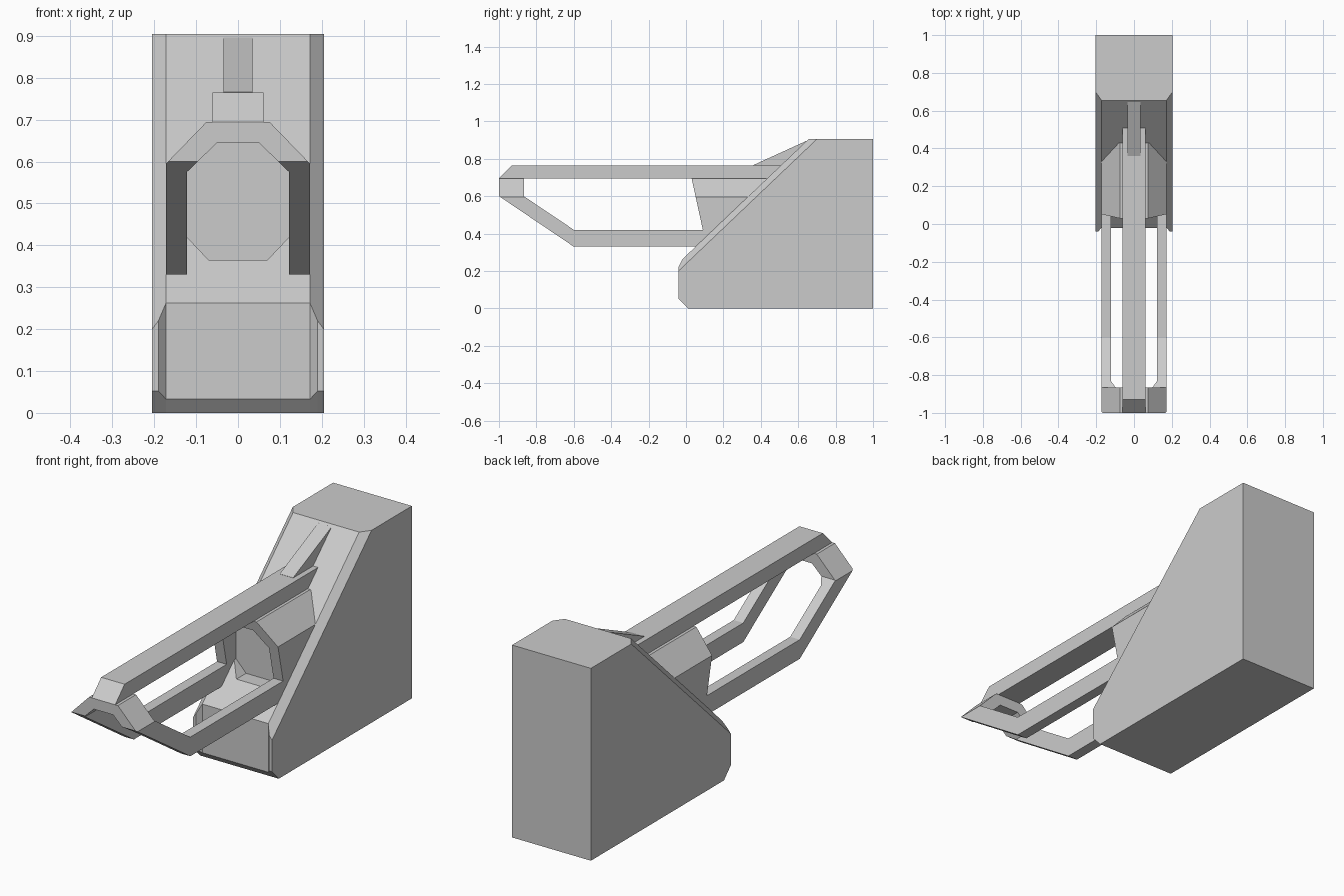
import bpy, bmesh

if "Cube" in bpy.data.objects:
    bpy.data.objects.remove(bpy.data.objects["Cube"])


def loft(name, rings):
    """Closed solid through matching rings of 3D points."""
    bm = bmesh.new()
    vs = [[bm.verts.new(p) for p in ring] for ring in rings]
    n = len(rings[0])
    for a, b in zip(vs, vs[1:]):
        for i in range(n):
            j = (i + 1) % n
            bm.faces.new((a[i], a[j], b[j], b[i]))
    bm.faces.new(vs[0])
    bm.faces.new(vs[-1])
    bmesh.ops.recalc_face_normals(bm, faces=bm.faces)
    me = bpy.data.meshes.new(name)
    bm.to_mesh(me)
    bm.free()
    ob = bpy.data.objects.new(name, me)
    bpy.context.collection.objects.link(ob)
    return ob


def side_prism(name, yz, half):
    return loft(name, [[(x, y, z) for y, z in yz] for x in (-half, half)])


def front_prism(name, xz, y0, y1):
    return loft(name, [[(x, y, z) for x, z in xz] for y in (y0, y1)])


def mirrored(half):
    return half + [(-x, z) for x, z in reversed(half)]


def cut(ob, cutter):
    cutter.hide_render = True
    mod = ob.modifiers.new("cut", 'BOOLEAN')
    mod.operation = 'DIFFERENCE'
    mod.solver = 'EXACT'
    mod.object = cutter
    bpy.context.view_layer.objects.active = ob
    bpy.ops.object.modifier_apply(modifier=mod.name)
    bpy.data.objects.remove(cutter)


# Wedge body: side rim, bevel, then the wide middle panel
def section(top_y, front_y, shoulder_z, toe_z):
    return [(0.01, 0), (1, 0), (1, 0.905), (top_y, 0.905),
            (front_y, shoulder_z), (front_y, toe_z)]


rim = section(0.70, -0.04, 0.20, 0.052)
bevel = section(0.68, -0.04, 0.22, 0.052)
panel = section(0.655, -0.02, 0.262, 0.033)
layout = [(-0.205, rim), (-0.19, bevel), (-0.172, panel),
          (0.172, panel), (0.19, bevel), (0.205, rim)]
body = loft("wedge_body", [[(x, y, z) for y, z in s] for x, s in layout])

# Octagonal socket in the slope, with its back wall
octagon = mirrored([(0.07, 0.365), (0.122, 0.42), (0.122, 0.575), (0.05, 0.645)])
cut(body, front_prism("socket_cutter", octagon, -0.2, 0.16))
front_prism("socket_back", octagon, 0.16, 0.42)

# Arched frame: one extrusion, cut from the side into nose, lower rails and collar
arch = [(0.172, 0.33), (0.172, 0.595), (0.075, 0.695)]
inner = [(0.05, 0.645), (0.122, 0.575), (0.122, 0.33)]
outline = ([(-x, z) for x, z in arch] + arch[::-1]
           + inner[::-1] + [(-x, z) for x, z in inner])
frame = front_prism("arched_frame", outline, -1, 0.43)
cut(frame, side_prism("window_cutter", [(-0.865, 0.598), (-0.6, 0.42), (0.09, 0.42),
                                        (0.03, 0.695), (0.025, 0.72), (-0.865, 0.72)], 0.3))
cut(frame, side_prism("nose_cutter", [(-1.1, 0.6675), (-0.6, 0.33),
                                      (-0.6, 0.2), (-1.1, 0.2)], 0.3))

# Top bar and the fin behind it
side_prism("top_bar", [(-1, 0.695), (0.5, 0.695), (0.55, 0.765), (-0.93, 0.765)], 0.061)
side_prism("rear_fin", [(0.36, 0.76), (0.56, 0.76), (0.68, 0.89), (0.645, 0.896),
                        (0.36, 0.766)], 0.035)
